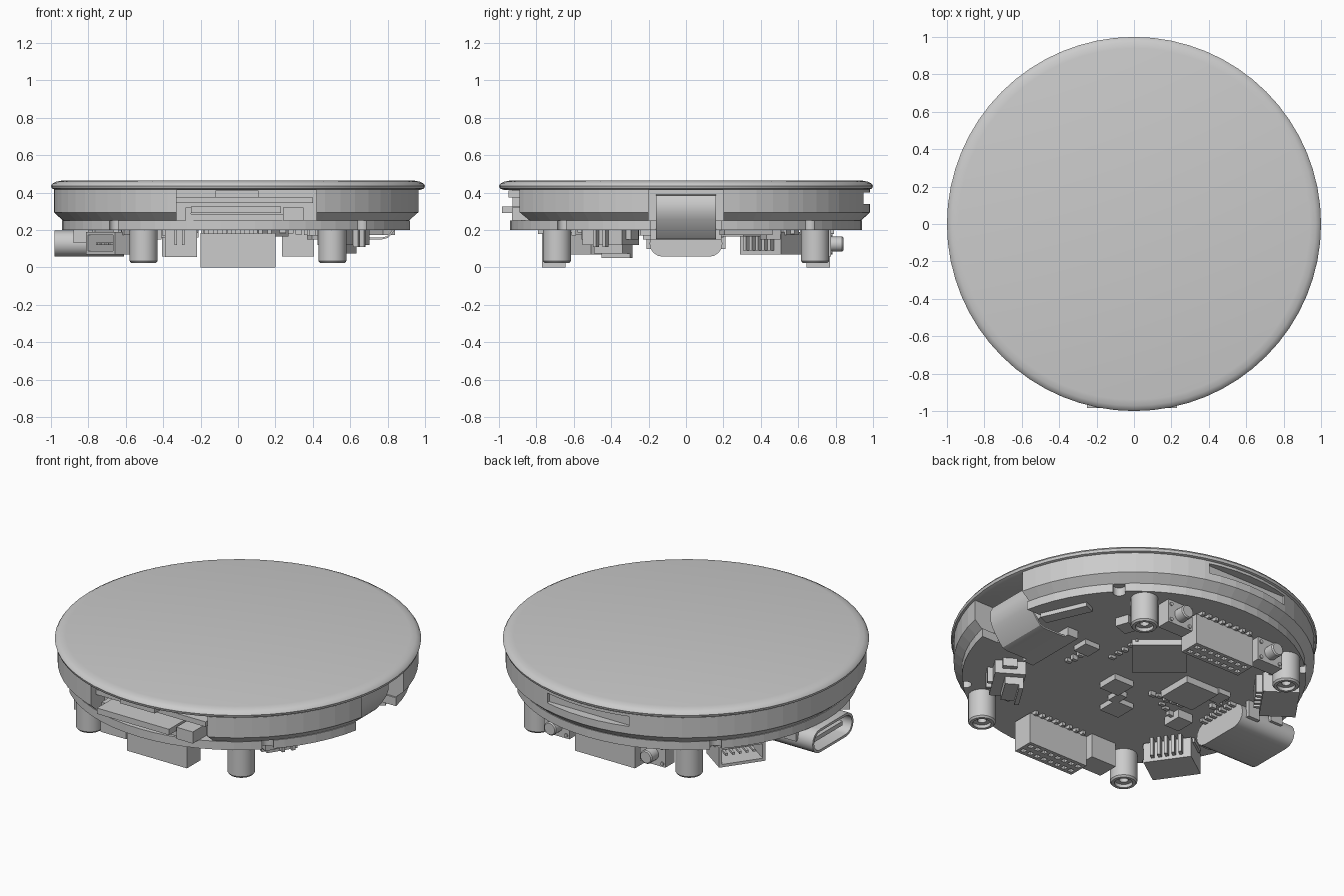
import bpy, bmesh, math, random
from mathutils import Matrix, Vector

if "Cube" in bpy.data.objects:
    bpy.data.objects.remove(bpy.data.objects["Cube"])

random.seed(4)
PCB_Z = 0.20          # underside of the circuit board


def finish(name, bm, smooth=False):
    bmesh.ops.recalc_face_normals(bm, faces=bm.faces[:])
    me = bpy.data.meshes.new(name)
    bm.to_mesh(me)
    bm.free()
    ob = bpy.data.objects.new(name, me)
    bpy.context.collection.objects.link(ob)
    if smooth:
        bpy.context.view_layer.objects.active = ob
        ob.select_set(True)
        bpy.ops.object.shade_smooth_by_angle(angle=math.radians(30))
        ob.select_set(False)
    return ob


def loft(name, rings, smooth=False):
    """Skin a list of closed point rings and cap both ends."""
    bm = bmesh.new()
    vs = [[bm.verts.new(p) for p in r] for r in rings]
    n = len(vs[0])
    for a, b in zip(vs, vs[1:]):
        for i in range(n):
            bm.faces.new((a[i], a[(i + 1) % n], b[(i + 1) % n], b[i]))
    bm.faces.new(vs[0])
    bm.faces.new(vs[-1])
    return finish(name, bm, smooth)


def lathe(name, profile, seg=64, at=(0, 0), smooth=True):
    t = [2 * math.pi * i / seg for i in range(seg)]
    return loft(name, [[(at[0] + r * math.cos(a), at[1] + r * math.sin(a), z) for a in t]
                       for r, z in profile], smooth)


def boxes(name, spans, place=None):
    """One object from many (x0, x1, y0, y1, z0, z1) boxes."""
    bm = bmesh.new()
    for x0, x1, y0, y1, z0, z1 in spans:
        m = Matrix.Translation(((x0 + x1) / 2, (y0 + y1) / 2, (z0 + z1) / 2)) @ \
            Matrix.Diagonal((x1 - x0, y1 - y0, z1 - z0, 1))
        bmesh.ops.create_cube(bm, size=1, matrix=m)
    ob = finish(name, bm)
    if place:
        ob.data.transform(place)
    return ob


def spot(x, y, deg=0):
    return Matrix.Translation((x, y, 0)) @ Matrix.Rotation(math.radians(deg), 4, 'Z')


def cut(ob, cutter):
    m = ob.modifiers.new("cut", 'BOOLEAN')
    m.operation = 'DIFFERENCE'
    m.solver = 'EXACT'
    m.object = cutter
    cutter.hide_render = True
    bpy.context.view_layer.objects.active = ob
    bpy.ops.object.modifier_apply(modifier=m.name)
    bpy.data.objects.remove(cutter)


# cover glass with a rounded rim
lathe("cover_glass", [(0.975, 0.415), (0.995, 0.422), (1.0, 0.437), (0.992, 0.449),
                      (0.972, 0.459), (0.94, 0.465)])

# housing ring with front, right and back openings
housing = lathe("housing", [(0.935, 0.25), (0.985, 0.295), (0.985, 0.416)], smooth=False)
cut(housing, boxes("housing_cutter", [(-0.33, 0.42, -1.2, -0.80, 0.2, 0.5)]))
cut(housing, boxes("housing_cutter", [(0.83, 1.2, -0.20, 0.20, 0.2, 0.5)]))
cut(housing, boxes("housing_cutter", [(-0.28, 0.26, 0.93, 1.2, 0.34, 0.40)]))

# circuit board with ribbon notch and small edge notches
board = lathe("circuit_board", [(0.94, PCB_Z), (0.94, 0.25)], smooth=False)
cut(board, boxes("board_cutter", [(0.81, 1.2, -0.19, 0.19, 0.1, 0.3)]))
for k in range(4):
    a = math.radians(45 + 90 * k)
    cut(board, lathe("board_cutter", [(0.035, 0.1), (0.035, 0.3)], 16,
                     (0.925 * math.cos(a), 0.925 * math.sin(a))))

# display tail and its connector in the front opening
boxes("display_tail", [(-0.25, 0.23, -0.985, -0.80, 0.29, 0.325),
                       (-0.33, 0.40, -0.88, -0.79, 0.345, 0.375),
                       (-0.12, 0.11, -0.95, -0.79, 0.375, 0.412)])
boxes("tail_connector", [(-0.28, 0.25, -0.90, -0.80, 0.25, 0.285),
                         (0.24, 0.35, -0.93, -0.80, 0.25, 0.32),
                         (-0.28, -0.25, -0.90, -0.80, 0.25, 0.32)])

# flat ribbon curling from the display to the board underside
path = [(0.61, 0.155), (0.77, 0.155), (0.80, 0.163), (0.82, 0.185), (0.845, 0.22),
        (0.87, 0.26), (0.885, 0.30), (0.885, 0.35), (0.87, 0.38), (0.83, 0.385)]
rings = []
for i, (x, z) in enumerate(path):
    p, q = path[max(i - 1, 0)], path[min(i + 1, len(path) - 1)]
    n = Vector((-(q[1] - p[1]), q[0] - p[0])).normalized() * 0.005
    rings.append([(x - n.x, -0.16, z - n.y), (x + n.x, -0.16, z + n.y),
                  (x + n.x, 0.16, z + n.y), (x - n.x, 0.16, z - n.y)])
loft("ribbon_cable", rings, True)
boxes("ribbon_socket", [(0.56, 0.63, -0.19, 0.19, 0.15, PCB_Z)])

# four standoffs with a recessed screw socket
for sx in (-1, 1):
    for sy in (-1, 1):
        lathe("standoff", [(0.075, PCB_Z), (0.075, 0.035), (0.067, 0.025), (0.05, 0.025),
                           (0.05, 0.045), (0.025, 0.045), (0.025, 0.09)], 24,
              (0.505 * sx, 0.69 * sy))

# two pin headers: socket grid on the bottom, soldered tabs at the board
for sy in (-1, 1):
    y = 0.707 * sy
    header = boxes("pin_header", [(-0.2, 0.2, y - 0.064, y + 0.064, 0.0, 0.185)])
    cols = [-0.168 + 0.048 * i for i in range(8)]
    cut(header, boxes("header_cutter", [(x - 0.014, x + 0.014, y + r - 0.014, y + r + 0.014,
                                         -0.05, 0.03) for x in cols for r in (-0.03, 0.03)]))
    boxes("header_tabs", [(x - 0.01, x + 0.01, y - 0.085, y + 0.085, 0.18, PCB_Z) for x in cols])

# block connector beside the front header
boxes("block_connector", [(-0.39, -0.22, -0.75, -0.62, 0.055, PCB_Z),
                          (-0.34, -0.325, -0.765, -0.62, 0.12, PCB_Z),
                          (-0.30, -0.285, -0.765, -0.62, 0.12, PCB_Z)])

# side push buttons on the back edge
for sx in (-1, 1):
    x = 0.32 * sx
    boxes("push_button", [(x - 0.085, x + 0.085, 0.69, 0.775, 0.06, PCB_Z)])
    cap = lathe("button_cap", [(0.04, 0.0), (0.04, 0.065), (0.034, 0.072)], 20)
    cap.data.transform(Matrix.Translation((x, 0.77, 0.125)) @ Matrix.Rotation(-math.pi / 2, 4, 'X'))
    for dx in (-0.065, 0.065):
        for z in (0.08, 0.175):
            pin = lathe("button_rivet", [(0.011, 0), (0.011, 0.012)], 10)
            pin.data.transform(Matrix.Translation((x + dx, 0.77, z)) @
                               Matrix.Rotation(-math.pi / 2, 4, 'X'))


# USB style socket: hollow rounded shell, tongue and feet
def stadium(x, hy, hz, zc=0.128, n=8):
    pts = []
    for side in (1, -1):
        for i in range(n + 1):
            a = -math.pi / 2 + math.pi * i / n
            pts.append((x, side * (hy - hz + hz * math.cos(a)), zc + side * hz * math.sin(a)))
    return pts


loft("charge_socket", [stadium(-0.61, 0.195, 0.07), stadium(-0.98, 0.195, 0.07),
                       stadium(-0.98, 0.18, 0.055), stadium(-0.70, 0.18, 0.055)], True)
boxes("charge_tongue", [(-0.95, -0.69, -0.135, 0.135, 0.115, 0.14)])
boxes("charge_feet", [(-0.72, -0.64, s - 0.012, s + 0.012, 0.1, PCB_Z) for s in (-0.2, 0.2)]
      + [(-0.88, -0.80, s - 0.012, s + 0.012, 0.13, PCB_Z) for s in (-0.2, 0.2)]
      + [(-0.62, -0.57, -0.12 + i * 0.04, -0.10 + i * 0.04, 0.18, PCB_Z) for i in range(7)])


# wire sockets opening outwards (local -x is the mouth)
def rect(x, hy, z0, z1):
    return [(x, -hy, z0), (x, hy, z0), (x, hy, z1), (x, -hy, z1)]


for sy in (-1, 1):
    place = spot(-0.645, 0.45 * sy, -35 * sy)
    shell = loft("wire_socket", [rect(0.09, 0.135, 0.07, 0.19), rect(-0.11, 0.135, 0.07, 0.19),
                                 rect(-0.11, 0.118, 0.087, 0.173), rect(0.06, 0.118, 0.087, 0.173)])
    shell.data.transform(place)
    rows = [-0.08 + 0.04 * i for i in range(5)]
    boxes("wire_socket_pins", [(-0.08, 0.07, y - 0.007, y + 0.007, 0.12, 0.134) for y in rows]
          + [(0.085, 0.125, y - 0.009, y + 0.009, 0.09, PCB_Z) for y in rows]
          + [(-0.06, 0.06, s * 0.135 - 0.012, s * 0.135 + 0.012, 0.175, PCB_Z) for s in (-1, 1)],
          place)

# stepped battery connector on the front right
boxes("battery_connector", [(-0.08, 0.09, -0.125, 0.125, 0.12, PCB_Z),
                            (-0.07, 0.03, -0.09, 0.09, 0.075, 0.12),
                            (-0.07, -0.045, -0.09, 0.09, 0.05, 0.075),
                            (0.09, 0.12, -0.04, -0.02, 0.11, PCB_Z),
                            (0.09, 0.12, 0.02, 0.04, 0.11, PCB_Z),
                            (-0.03, 0.05, -0.155, -0.125, 0.15, PCB_Z),
                            (-0.03, 0.05, 0.125, 0.155, 0.15, PCB_Z)], spot(0.56, -0.40, -32))

# chips: x, y, half size, half depth, thickness, turn
for x, y, hx, hy, t, turn in [(0.06, 0.29, 0.15, 0.15, 0.035, 50), (-0.32, 0.09, 0.11, 0.11, 0.04, 0),
                              (0.04, -0.10, 0.065, 0.065, 0.035, 0), (-0.12, -0.29, 0.065, 0.065, 0.03, 0),
                              (-0.46, -0.17, 0.05, 0.06, 0.05, 0), (-0.47, 0.16, 0.04, 0.05, 0.03, 0),
                              (-0.05, -0.20, 0.03, 0.045, 0.03, 0), (0.75, 0.32, 0.035, 0.14, 0.025, 24),
                              (0.42, 0.10, 0.05, 0.05, 0.03, 0), (0.43, 0.45, 0.05, 0.04, 0.05, 20)]:
    boxes("chip", [(-hx, hx, -hy, hy, PCB_Z - t, PCB_Z)], spot(x, y, turn))

# rows of small passive parts
spans = []
for x, y, dx, dy, n in [(0.24, 0.10, 0.0, 0.055, 5), (0.40, -0.08, 0.0, 0.05, 3),
                        (-0.18, -0.06, -0.05, 0.0, 5), (-0.30, -0.12, -0.045, -0.02, 4),
                        (-0.52, 0.05, 0.0, 0.05, 3), (0.28, 0.47, 0.045, 0.01, 4),
                        (0.40, -0.60, 0.05, 0.03, 3), (-0.58, 0.62, 0.02, -0.05, 3)]:
    for i in range(n):
        px, py, h = x + dx * i, y + dy * i, random.uniform(0.012, 0.03)
        spans.append((px - 0.017, px + 0.017, py - 0.011, py + 0.011, PCB_Z - h, PCB_Z))
boxes("passives", spans)
